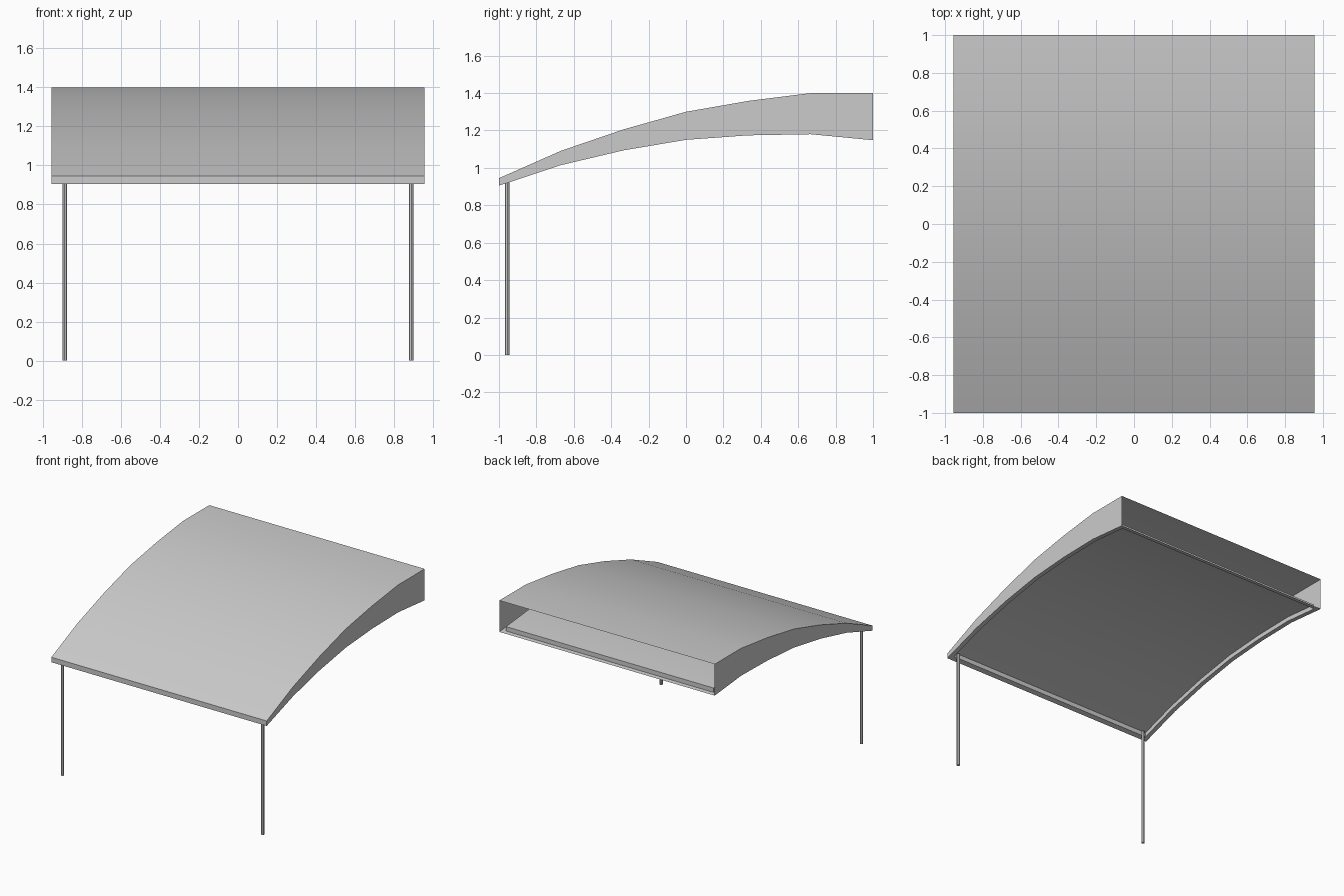
import bpy, bmesh, math

if "Cube" in bpy.data.objects:
    bpy.data.objects.remove(bpy.data.objects["Cube"])

W = 0.955            # half width
RIM, RISE = 0.035, 0.035
YS = [-1, -0.667, -0.333, 0, 0.333, 0.667, 1]
TOP = [0.945, 1.092, 1.206, 1.3, 1.358, 1.4, 1.4]
LOW = [0.905, 1.015, 1.094, 1.15, 1.174, 1.18, 1.148]


def height(y, zs):
    for i in range(len(YS) - 1):
        if y <= YS[i + 1] or i == len(YS) - 2:
            t = (y - YS[i]) / (YS[i + 1] - YS[i])
            return zs[i] + t * (zs[i + 1] - zs[i])


def finish(bm, name):
    me = bpy.data.meshes.new(name)
    bm.to_mesh(me)
    bm.free()
    ob = bpy.data.objects.new(name, me)
    bpy.context.collection.objects.link(ob)
    bpy.ops.object.select_all(action='DESELECT')
    bpy.context.view_layer.objects.active = ob
    ob.select_set(True)
    bpy.ops.object.shade_smooth_by_angle(angle=math.radians(30))
    return ob


def strip(bm, a, b):
    for i in range(len(a) - 1):
        bm.faces.new((a[i], a[i + 1], b[i + 1], b[i]))


def row(bm, x, ys, zs, dz=0):
    return [bm.verts.new((x, y, height(y, zs) + dz)) for y in ys]


# Canopy shell: curved roof, side walls and front fascia, open at the back
bm = bmesh.new()
inner_ys = [-1 + RIM] + YS[1:-1] + [1 - RIM]
tl, tr = row(bm, -W, YS, TOP), row(bm, W, YS, TOP)
bl, br = row(bm, -W, YS, LOW), row(bm, W, YS, LOW)
strip(bm, tr, tl)
strip(bm, tl, bl)
strip(bm, br, tr)
bm.faces.new((bl[0], br[0], tr[0], tl[0]))

# Underside rim, step up and recessed ceiling
il, ir = [row(bm, s * (W - RIM), inner_ys, LOW) for s in (-1, 1)]
cl, cr = [row(bm, s * (W - RIM), inner_ys, LOW, RISE) for s in (-1, 1)]
for a, b in ((bl, il), (il, cl), (cl, cr), (cr, ir), (ir, br)):
    strip(bm, a, b)
for e in (0, -1):
    for (a, b), (c, d) in (((bl, br), (il, ir)), ((il, ir), (cl, cr))):
        bm.faces.new((a[e], b[e], d[e], c[e]))
bmesh.ops.recalc_face_normals(bm, faces=bm.faces)
if max(bm.faces, key=lambda f: f.calc_center_median().z).normal.z < 0:
    bmesh.ops.reverse_faces(bm, faces=bm.faces)
finish(bm, "canopy")

# Front legs
for side, s in (("left", -1), ("right", 1)):
    bm = bmesh.new()
    h = 0.945
    bmesh.ops.create_cone(bm, cap_ends=True, segments=8, radius1=0.0125,
                          radius2=0.0125, depth=h)
    bmesh.ops.translate(bm, verts=bm.verts, vec=(s * 0.888, -0.955, h / 2))
    finish(bm, side + "_front_leg")
